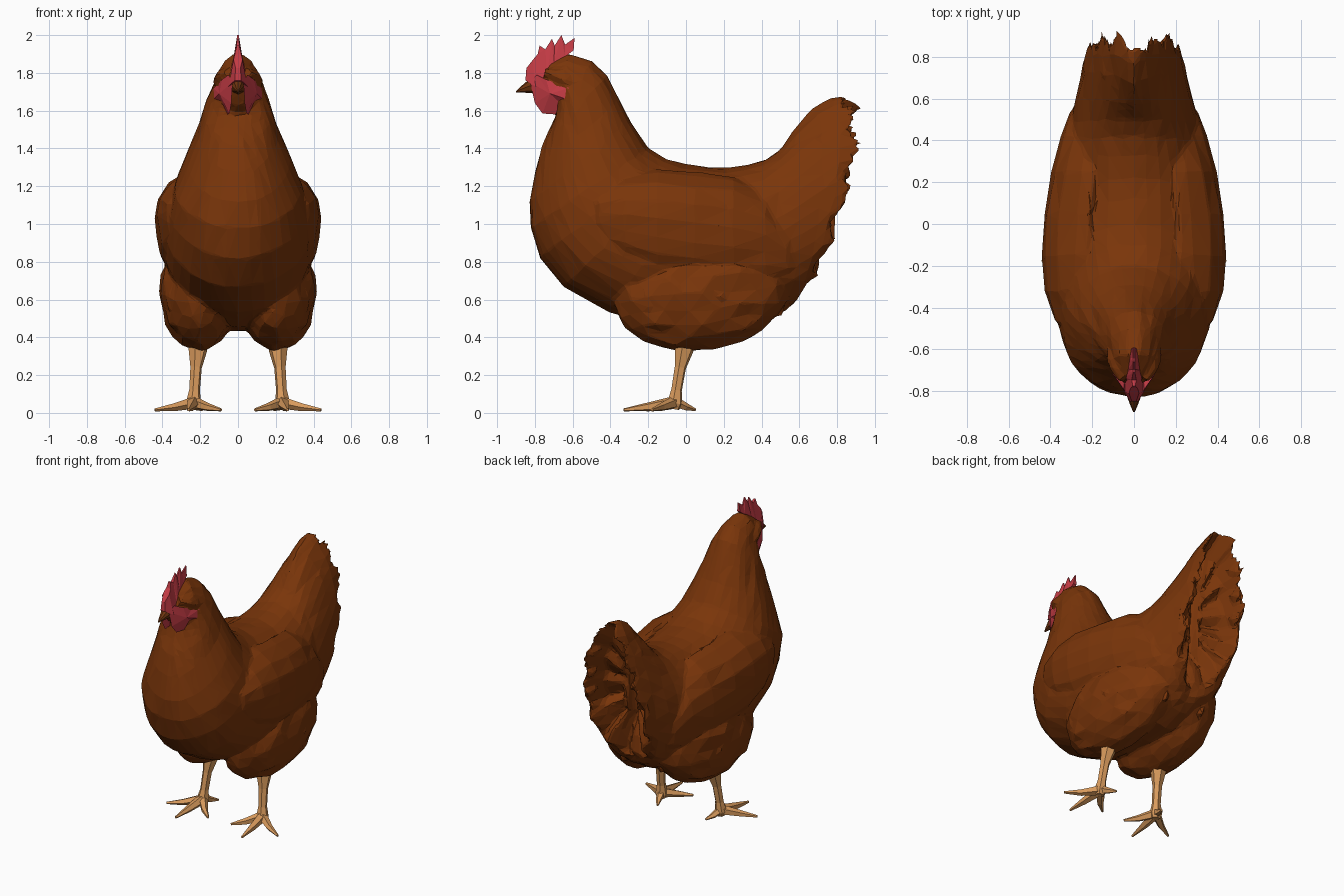
import bpy, bmesh, math, random
from mathutils import Vector

if "Cube" in bpy.data.objects:
    bpy.data.objects.remove(bpy.data.objects["Cube"])
random.seed(4)


def material(name, rgb):
    m = bpy.data.materials.new(name)
    m.diffuse_color = (*rgb, 1)
    m.use_nodes = True
    m.node_tree.nodes["Principled BSDF"].inputs["Base Color"].default_value = m.diffuse_color
    return m


BROWN = material("russet feathers", (0.195, 0.036, 0.003))
RED = material("comb red", (0.56, 0.045, 0.06))
TAN = material("leg tan", (0.70, 0.33, 0.11))
HORN = material("beak brown", (0.16, 0.036, 0.005))


def finish(name, bm, mat, mirror=False, jitter=0.0):
    """Turn a bmesh into a flat-shaded object, mirrored over x if wanted."""
    for v in bm.verts:
        v.co += Vector([random.uniform(-jitter, jitter) for _ in range(3)])
    bmesh.ops.triangulate(bm, faces=bm.faces[:])
    bmesh.ops.recalc_face_normals(bm, faces=bm.faces[:])
    me = bpy.data.meshes.new(name)
    bm.to_mesh(me)
    bm.free()
    me.materials.append(mat)
    ob = bpy.data.objects.new(name, me)
    bpy.context.collection.objects.link(ob)
    if mirror:
        mod = ob.modifiers.new("Mirror", 'MIRROR')
        mod.use_mirror_merge = False
    return ob


def loft(bm, rings):
    """Skin a list of equal-length point rings and close both ends."""
    rows = [[bm.verts.new(p) for p in r] for r in rings]
    n = len(rows[0])
    for a, b in zip(rows, rows[1:]):
        for i in range(n):
            j = (i + 1) % n
            bm.faces.new((a[i], a[j], b[j], b[i]))
    bm.faces.new(rows[0])
    bm.faces.new(rows[-1])


def tube(bm, path, n=6):
    """Tube through (x, y, z, radius) points."""
    pts = [Vector(p[:3]) for p in path]
    rings = []
    for i, p in enumerate(pts):
        d = (pts[min(i + 1, len(pts) - 1)] - pts[max(i - 1, 0)]).normalized()
        u = d.cross(Vector((.2, .9, .1)) if abs(d.z) > .7 else Vector((0, 0, 1))).normalized()
        v = d.cross(u)
        r = path[i][3]
        rings.append([p + r * (u * math.cos(2 * math.pi * k / n)
                               + v * math.sin(2 * math.pi * k / n)) for k in range(n)])
    loft(bm, rings)


def body_ring(yt, zt, yb, zb, w, k=0.0, bulge=0.0, n=36):
    """Tilted egg-shaped section from a top point to a bottom point."""
    pts = []
    for i in range(n):
        t = 2 * math.pi * i / n
        c, s = math.cos(t), math.sin(t)
        pts.append(Vector((w * s * (1 - k * c),
                           (yt + yb) / 2 + (yt - yb) / 2 * c + bulge * abs(s),
                           (zt + zb) / 2 + (zt - zb) / 2 * c)))
    return pts


# Body: one skin from face, down the neck, along the back to the tail
sections = [
    (-.77, 1.78, -.77, 1.69, .035), (-.72, 1.85, -.74, 1.63, .085),
    (-.62, 1.90, -.685, 1.58, .11), (-.50, 1.86, -.72, 1.50, .14),
    (-.42, 1.785, -.76, 1.41, .175), (-.35, 1.66, -.80, 1.28, .215),
    (-.29, 1.54, -.825, 1.12, .275), (-.20, 1.40, -.825, .98, .335),
    (-.10, 1.345, -.775, .82, .365), (0, 1.315, -.645, .665, .385, .03),
    (.12, 1.30, -.40, .535, .39, .06), (.22, 1.295, -.12, .455, .385, .06),
    (.33, 1.31, .12, .43, .37, .07), (.42, 1.34, .32, .44, .34, .1),
    (.50, 1.395, .46, .50, .305, .15), (.57, 1.495, .52, .54, .28, .2, .05),
    (.67, 1.61, .55, .57, .25, .25, .10), (.76, 1.665, .57, .62, .235, .28, .12),
    (.85, 1.685, .58, .66, .215, .3, .145)]
rings = [body_ring(*s) for s in sections]
# ragged trailing edge, then a hollow between the two sides of the tail
for i, p in enumerate(rings[-1]):
    p.y += (.022, 0, -.04)[i % 3] + random.uniform(-.008, .008)
hollow = []
for p in rings[-1]:
    up = max(0, min(1, (p.z - .72) / .4))
    hollow.append(Vector((p.x * .74, p.y - .02 - .16 * up, 1.15 + (p.z - 1.15) * .77)))
rings.append(hollow)
rings.append([Vector((p.x * .35, p.y - .07, 1.12 + (p.z - 1.12) * .6)) for p in hollow])
bm = bmesh.new()
loft(bm, rings)
plumage = [finish("body", bm, BROWN, jitter=.005)]

# Folded wings, upper edge leaning in: (y, top, bottom, centre x, half thickness)
wing = [(-.54, 1.10, 1.03, .275, .02), (-.46, 1.20, .92, .315, .065),
        (-.32, 1.275, .82, .335, .092), (-.15, 1.29, .77, .342, .1),
        (.05, 1.275, .74, .337, .093), (.25, 1.25, .715, .308, .088),
        (.42, 1.18, .71, .28, .068), (.54, 1.0, .725, .25, .05),
        (.61, .84, .76, .225, .02)]
bm = bmesh.new()
rings = []
for y, zt, zb, x, h in wing:
    ring = []
    for i in range(16):
        a = 2 * math.pi * i / 16
        lean = (zt - zb) * .23 * max(0, math.sin(a)) ** 3
        ring.append((x + h * math.cos(a) - lean, y,
                     (zt + zb) / 2 + (zt - zb) / 2 * math.sin(a)))
    rings.append(ring)
loft(bm, rings)
plumage.append(finish("wing", bm, BROWN, True, .006))

# Feathered thighs reaching back under the rump
bm = bmesh.new()
bmesh.ops.create_icosphere(bm, subdivisions=3, radius=1)
for v in bm.verts:
    x, y, z = v.co
    v.co = (.205 + .208 * x - .05 * max(0, y) ** 2, .09 + .47 * y, .635 + .305 * z + .04 * y)
plumage.append(finish("thigh", bm, BROWN, True, .012))


# Loose feather tips: (x, y, z, length, downward angle in degrees, half height)
def feather(bm, x, y, z, length, angle, h):
    a = math.radians(angle)
    d = Vector((-.12, math.cos(a), -math.sin(a)))
    s = Vector((0, math.sin(a), math.cos(a)))
    o = Vector((x, y, z))
    mid = o + d * length * .65
    tip = o + d * length
    vs = [bm.verts.new(p) for p in
          (o, mid + s * h, tip + s * h * .4, tip - s * h * .4, mid - s * h,
           mid + Vector((.02, 0, 0)), mid - Vector((.03, 0, 0)))]
    for c in (5, 6):
        for i in range(5):
            bm.faces.new((vs[i], vs[(i + 1) % 5], vs[c]))


bm = bmesh.new()
for f in [(.352, .0, 1.19, .30, 38, .03), (.325, .10, 1.17, .30, 35, .03),
          (.15, .70, 1.46, .18, 10, .05), (.19, .68, 1.30, .20, 12, .05),
          (.215, .64, 1.16, .21, 15, .05), (.23, .58, 1.04, .20, 18, .05),
          (.23, .52, .92, .20, 16, .05), (.22, .48, .82, .18, 20, .05),
          (.20, .42, .72, .18, 25, .05), (.17, .36, .61, .19, 28, .05),
          (.405, -.08, .70, .13, 50, .03), (.40, .12, .68, .14, 45, .03),
          (.37, -.22, .64, .12, 70, .03), (.34, .28, .68, .15, 35, .04)]:
    feather(bm, *f)
plumage.append(finish("feather_tips", bm, BROWN, True))

# Cheek tufts above and behind the wattles
bm = bmesh.new()
tube(bm, [(.05, -.745, 1.80, .025), (.08, -.68, 1.785, .04),
          (.10, -.63, 1.755, .036), (.118, -.585, 1.745, .008)], 6)
plumage.append(finish("cheek_tuft", bm, BROWN, True))

# Fuse all feathered parts into one skin, then facet it
for ob in plumage:
    ob.select_set(True)
bpy.context.view_layer.objects.active = plumage[0]
bpy.ops.object.convert(target='MESH')
bpy.ops.object.join()
body = bpy.context.view_layer.objects.active
body.name = "feathered_body"
mod = body.modifiers.new("Fuse", 'REMESH')
mod.mode = 'VOXEL'
mod.voxel_size = .014
mod = body.modifiers.new("Facet", 'DECIMATE')
mod.ratio = .055

# Legs and toes
bm = bmesh.new()
tube(bm, [(.210, .0, .40, .06), (.213, -.01, .33, .05), (.222, -.03, .24, .031),
          (.23, -.05, .12, .029), (.235, -.06, .05, .042), (.235, -.065, .02, .03)])
for toe in [[(.235, -.06, .055, .036), (.25, -.20, .032, .024), (.262, -.33, .016, .008)],
            [(.235, -.06, .055, .034), (.34, -.13, .030, .022), (.44, -.18, .016, .008)],
            [(.235, -.06, .055, .034), (.16, -.15, .030, .022), (.09, -.21, .016, .008)],
            [(.235, -.06, .060, .030), (.215, .0, .032, .020), (.19, .05, .016, .007)]]:
    tube(bm, toe, 5)
finish("leg", bm, TAN, True)

# Comb: saw-toothed plate, thicker toward the face
outline = [(-.85, 1.76), (-.845, 1.825), (-.81, 1.87), (-.785, 1.90), (-.775, 1.945),
           (-.745, 1.925), (-.71, 1.98), (-.695, 1.945), (-.66, 2.0), (-.64, 1.95),
           (-.59, 1.985), (-.595, 1.92), (-.64, 1.885), (-.70, 1.85),
           (-.735, 1.79), (-.75, 1.72), (-.80, 1.73)]
bm = bmesh.new()
sides = []
for s in (-1, 1):
    sides.append([(s * max(.004, min(.05, (1.97 - z) * .24)) * (.35 if y < -.83 else 1), y, z)
                  for y, z in outline])
loft(bm, sides)
finish("comb", bm, RED)

# Wattles and ear lobes: domed plates flaring out from the cheeks
edge = [(.03, -.825, 1.75), (.035, -.80, 1.64), (.045, -.76, 1.585), (.055, -.69, 1.58),
        (.085, -.665, 1.64), (.13, -.63, 1.66), (.13, -.62, 1.72),
        (.105, -.67, 1.74), (.085, -.74, 1.765), (.05, -.79, 1.79)]
bm = bmesh.new()
rim = [bm.verts.new(p) for p in edge]
for hub in ((.10, -.72, 1.69), (.04, -.71, 1.70)):
    c = bm.verts.new(hub)
    for i in range(len(rim)):
        bm.faces.new((rim[i], rim[(i + 1) % len(rim)], c))
finish("wattle", bm, RED, True)

# Beak
bm = bmesh.new()
loft(bm, [[(.042 * w * math.cos(a), y, z + h * math.sin(a))
           for a in [math.pi * i / 4 for i in range(8)]]
          for y, z, w, h in [(-.76, 1.735, 1, .05), (-.83, 1.73, .75, .036),
                             (-.875, 1.712, .35, .016), (-.90, 1.70, .08, .004)]])
finish("beak", bm, HORN)
